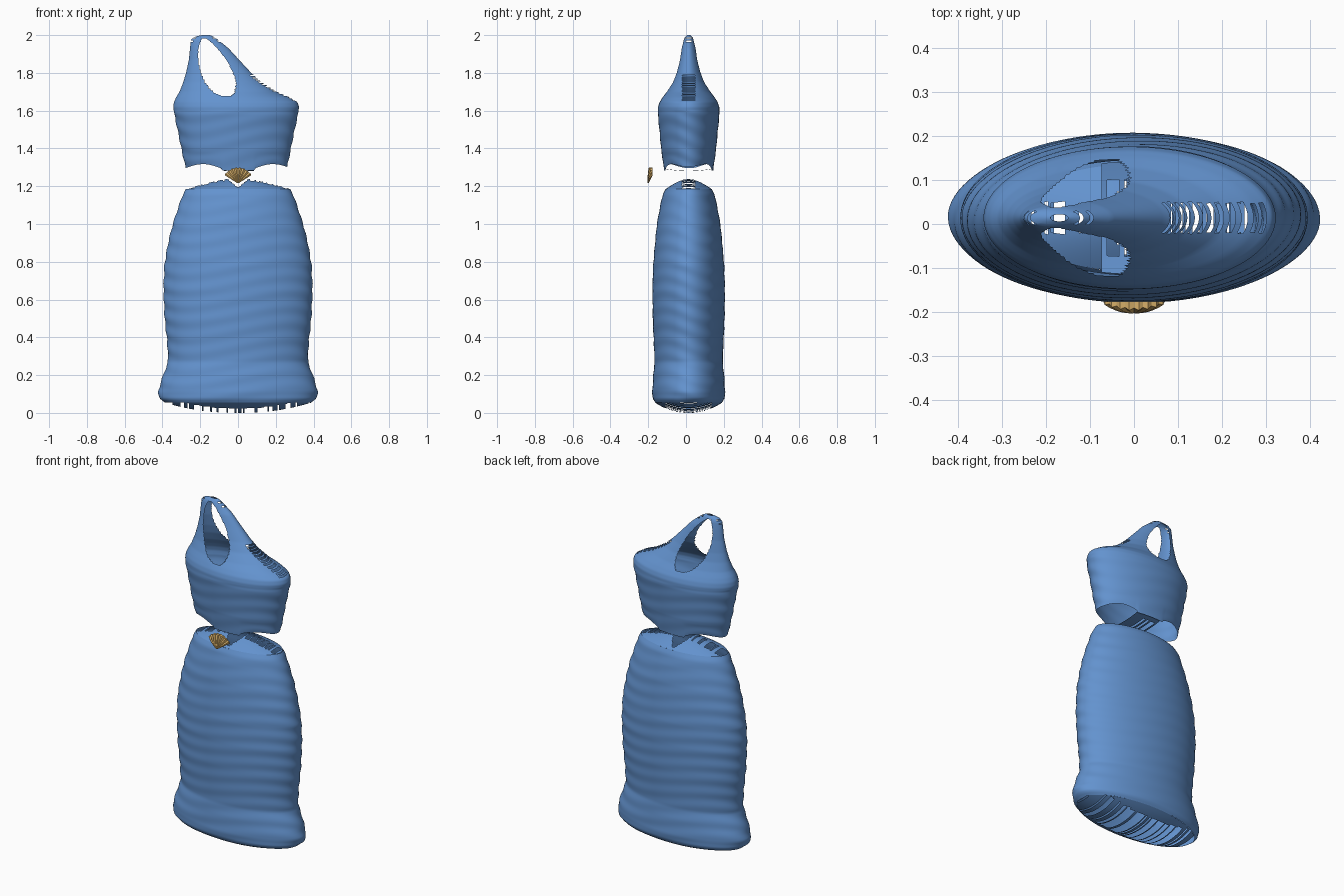
import bpy, bmesh, math, random

if "Cube" in bpy.data.objects:
    bpy.data.objects.remove(bpy.data.objects["Cube"])

random.seed(4)
CY = 0.014  # depth centre of the garment


def material(name, rgb):
    m = bpy.data.materials.new(name)
    m.diffuse_color = (*rgb, 1)
    m.use_nodes = True
    m.node_tree.nodes["Principled BSDF"].inputs["Base Color"].default_value = m.diffuse_color
    return m


BLUE = material("blue fabric", (0.125, 0.29, 0.62))
GOLD = material("gold", (0.68, 0.43, 0.14))


def finish(bm, name, mat, angle=50):
    me = bpy.data.meshes.new(name)
    bm.to_mesh(me)
    bm.free()
    ob = bpy.data.objects.new(name, me)
    bpy.context.collection.objects.link(ob)
    me.materials.append(mat)
    bpy.context.view_layer.objects.active = ob
    ob.select_set(True)
    bpy.ops.object.shade_smooth_by_angle(angle=math.radians(angle))
    ob.select_set(False)
    return ob


def sample(profile, z):
    """Linear lookup of (left x, right x, half depth) at height z."""
    for a, b in zip(profile, profile[1:]):
        if z <= b[0]:
            t = (z - a[0]) / (b[0] - a[0])
            return [p + (q - p) * t for p, q in zip(a[1:], b[1:])]
    return profile[-1][1:]


def loft(bm, profile, rows, seg, keep=lambda x, y, z, row: True, lift=lambda x, z: 0):
    """Stack of elliptical rings; faces failing the keep rule are left out."""
    z0, z1 = profile[0][0], profile[-1][0]
    rings = []
    for i in range(rows + 1):
        z = z0 + (z1 - z0) * i / rows
        l, r, d = sample(profile, z)
        ring = []
        for j in range(seg):
            a = 2 * math.pi * j / seg
            k = 1 + 0.006 * math.sin(z * 75 + 3 * math.sin(2 * a)) * (z < 1.6)
            x = (l + r) / 2 + (r - l) / 2 * math.cos(a) * k
            ring.append(bm.verts.new((x, CY + d * math.sin(a) * k, z + lift(x, z))))
        rings.append(ring)
    for i in range(rows):
        for j in range(seg):
            q = [rings[i][j], rings[i][(j + 1) % seg],
                 rings[i + 1][(j + 1) % seg], rings[i + 1][j]]
            c = sum((v.co for v in q), q[0].co * 0) / 4
            if keep(c.x, c.y - CY, c.z, i):
                bm.faces.new(q)


def slatted_cap(bm, cx, a, b, z0, h, power, cols, keep):
    """Domed elliptical cap made of columns along y, with slits by rule."""
    rows, grid = 32, []
    for i in range(cols + 1):
        u = -1 + 2 * i / cols
        w = math.sqrt(max(0, 1 - u * u))
        col = []
        for j in range(rows + 1):
            v = w * (-1 + 2 * j / rows)
            r = min(1, math.hypot(u, v))
            col.append(bm.verts.new((cx + a * u, CY + b * v, z0 + h * (1 - r ** power))))
        grid.append(col)
    for i in range(cols):
        slit = random.random() < 0.5
        for j in range(rows):
            q = [grid[i][j], grid[i + 1][j], grid[i + 1][j + 1], grid[i][j + 1]]
            c = sum((v.co for v in q), q[0].co * 0) / 4
            if keep(c.x, c.y - CY, c.z, slit):
                bm.faces.new(q if h > 0 else q[::-1])


# Skirt: flared hem, full hips, narrowing waist
skirt = [(z, -w, w, d) for z, w, d in [
    (0.055, 0.39, 0.178), (0.075, 0.415, 0.19), (0.11, 0.422, 0.193), (0.16, 0.41, 0.19),
    (0.21, 0.392, 0.187), (0.27, 0.37, 0.18), (0.36, 0.373, 0.184), (0.5, 0.388, 0.19),
    (0.65, 0.395, 0.192), (0.78, 0.39, 0.188), (0.9, 0.37, 0.178), (1.0, 0.345, 0.168),
    (1.1, 0.312, 0.15), (1.16, 0.29, 0.136), (1.185, 0.275, 0.122)]]
bm = bmesh.new()
loft(bm, skirt, 120, 96)
# Waist top with a notch in the middle, and the ragged hem underside
slatted_cap(bm, 0, 0.275, 0.122, 1.185, 0.06, 1.4, 70,
            lambda x, y, z, s: z < 1.19 + 0.9 * abs(x)
            and not (s and abs(y) < 0.035 and abs(x) > 0.06))
slatted_cap(bm, 0, 0.39, 0.178, 0.055, -0.055, 2.2, 90,
            lambda x, y, z, s: not (s and abs(y) < 0.12))
finish(bm, "skirt", BLUE)

# Bodice: one shoulder, strap on the left, cut-out between strap and neckline
bodice = [(1.295, -0.277, 0.26, 0.13), (1.4, -0.3, 0.28, 0.146), (1.5, -0.32, 0.3, 0.155),
          (1.58, -0.337, 0.318, 0.163), (1.62, -0.343, 0.323, 0.162),
          (1.645, -0.339, 0.315, 0.154), (1.67, -0.328, 0.275, 0.138),
          (1.70, -0.31, 0.205, 0.116), (1.75, -0.29, 0.125, 0.088),
          (1.8, -0.275, 0.07, 0.07), (1.87, -0.26, 0.005, 0.052),
          (1.93, -0.254, -0.05, 0.04), (1.975, -0.25, -0.105, 0.027),
          (1.99, -0.235, -0.125, 0.02), (2.0, -0.19, -0.15, 0.008)]


def in_cutout(x, z):
    # tilted egg from the strap top down to the chest
    if not 1.675 < z < 1.985:
        return False
    t = (z - 1.675) / 0.31
    centre = -0.065 - 0.115 * t
    half = 0.085 * math.sin(math.pi * t ** 0.72) ** 0.6
    return abs(x - centre) < half


def keep_bodice(x, y, z, row):
    slope_slit = 1.65 < z < 1.79 and x > 0.05 and abs(y) < 0.035 and row % 2
    strap_slit = z > 1.965 and abs(y) < 0.015 and row % 3 == 0
    return not (in_cutout(x, z) or slope_slit or strap_slit)


def hem_lift(x, z):
    # scalloped lower edge with a centre tab
    f = max(0, (1.38 - z) / 0.085)
    u = (abs(x) - 0.09) / 0.19
    return f * (0.022 * math.sin(math.pi * min(1, u)) if u > 0 else -0.012)


bm = bmesh.new()
loft(bm, bodice, 120, 160, keep_bodice, hem_lift)
slatted_cap(bm, -0.008, 0.265, 0.128, 1.292, -0.012, 2, 40,
            lambda x, y, z, s: abs(x) < 0.08 and not (s and abs(y) < 0.09))
finish(bm, "bodice", BLUE)

# Shell clasp: ribbed fan, point downwards
bm = bmesh.new()
RIBS, STEPS = 8, 5
n = RIBS * 2
layers = []
for back in (0, 1):
    layer = []
    for i in range(n + 1):
        a = math.radians(-58 + 116 * i / n)
        ridge = i % 2
        col = []
        for j in range(STEPS + 1):
            t = 0.04 + 0.96 * j / STEPS
            r = (0.082 + 0.004 * ridge) * t
            x = r * math.sin(a)
            y = -0.203 + 0.016 * (x / 0.075) ** 2 + 0.012 * t * t - 0.006 * ridge * t
            if back:
                y = -0.198 + 0.021 * t
            col.append(bm.verts.new((x, y, 1.214 + r * math.cos(a))))
        layer.append(col)
    layers.append(layer)
    for i in range(n):
        for j in range(STEPS):
            q = [layer[i][j], layer[i + 1][j], layer[i + 1][j + 1], layer[i][j + 1]]
            bm.faces.new(q[::-1] if back else q)
front, rear = layers
rim = lambda L: ([c[STEPS] for c in L] + [L[-1][j] for j in range(STEPS - 1, -1, -1)]
                 + [c[0] for c in L[-2::-1]] + [L[0][j] for j in range(1, STEPS)])
f, r = rim(front), rim(rear)
for i in range(len(f)):
    k = (i + 1) % len(f)
    bm.faces.new((f[i], f[k], r[k], r[i]))
bmesh.ops.recalc_face_normals(bm, faces=bm.faces)
finish(bm, "shell_clasp", GOLD, 20)
